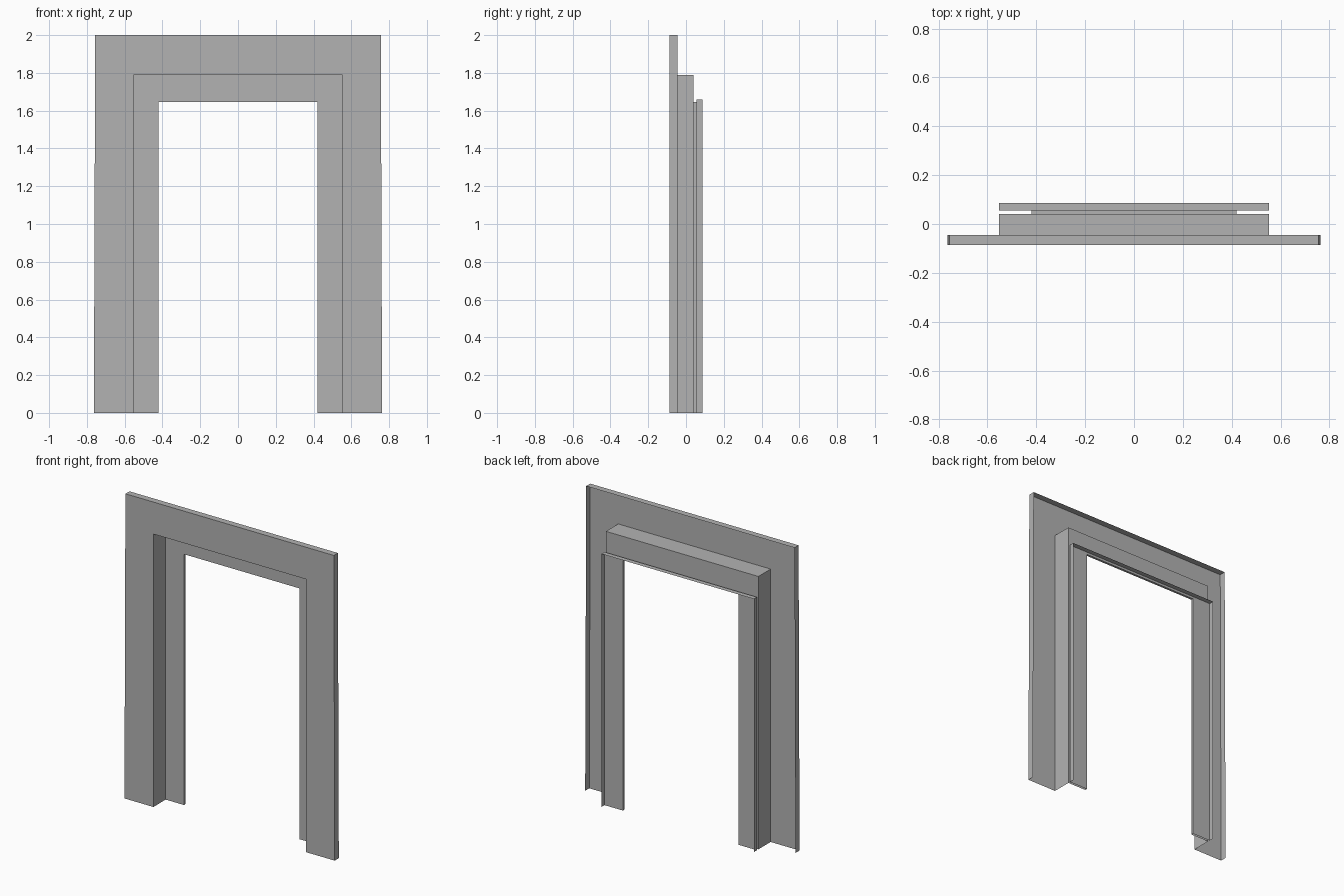
import bpy, bmesh

if "Cube" in bpy.data.objects:
    bpy.data.objects.remove(bpy.data.objects["Cube"], do_unlink=True)

grey = bpy.data.materials.new("brushed grey metal")
colour = (0.45, 0.45, 0.45, 1)
grey.diffuse_color = colour
grey.use_nodes = True
grey.node_tree.nodes["Principled BSDF"].inputs["Base Color"].default_value = colour


def finish(name, bm):
    mesh = bpy.data.meshes.new(name)
    bm.to_mesh(mesh)
    bm.free()
    mesh.materials.append(grey)
    obj = bpy.data.objects.new(name, mesh)
    bpy.context.collection.objects.link(obj)


def sheet_frame(name, profile):
    """Fold a sheet around the doorway; profile rows are
    (half width at foot, half width at top, top height, y)."""
    bm = bmesh.new()
    loops = [[bm.verts.new(p) for p in ((-foot, y, 0), (-top, y, z),
                                        (top, y, z), (foot, y, 0))]
             for foot, top, z, y in profile]
    for a, b in zip(loops, loops[1:]):
        for i in range(3):
            bm.faces.new((a[i], b[i], b[i + 1], a[i + 1]))
    finish(name, bm)


def flat_plate(name, points, y=0.0385):
    bm = bmesh.new()
    bm.faces.new([bm.verts.new((x, y, z)) for x, z in points])
    finish(name, bm)


# Wide front casing with its slightly flared outer return
sheet_frame("front_casing", [(0.763, 0.756, 2.0, -0.045),
                             (0.763, 0.756, 2.0, -0.087),
                             (0.553, 0.553, 1.79, -0.087)])

# Deep reveal behind the casing
sheet_frame("reveal", [(0.553, 0.553, 1.79, -0.087),
                       (0.553, 0.553, 1.79, 0.040)])

# Inner frame and the narrow return lining the opening
sheet_frame("inner_frame", [(0.553, 0.553, 1.79, 0.040),
                            (0.42, 0.42, 1.645, 0.040),
                            (0.42, 0.42, 1.645, 0.055)])

# Rear frame with a flange folded backwards
sheet_frame("rear_frame", [(0.42, 0.42, 1.645, 0.055),
                           (0.553, 0.553, 1.66, 0.055),
                           (0.553, 0.553, 1.66, 0.087)])

# Indicator plate above the opening
flat_plate("indicator_plate", [(-0.06, 1.675), (0.06, 1.675),
                               (0.06, 1.76), (-0.06, 1.76)])

# Up and down call markers on the jamb
flat_plate("up_marker", [(0.47, 0.845), (0.522, 0.845), (0.496, 0.883)])
flat_plate("down_marker", [(0.47, 0.808), (0.496, 0.77), (0.522, 0.808)])
